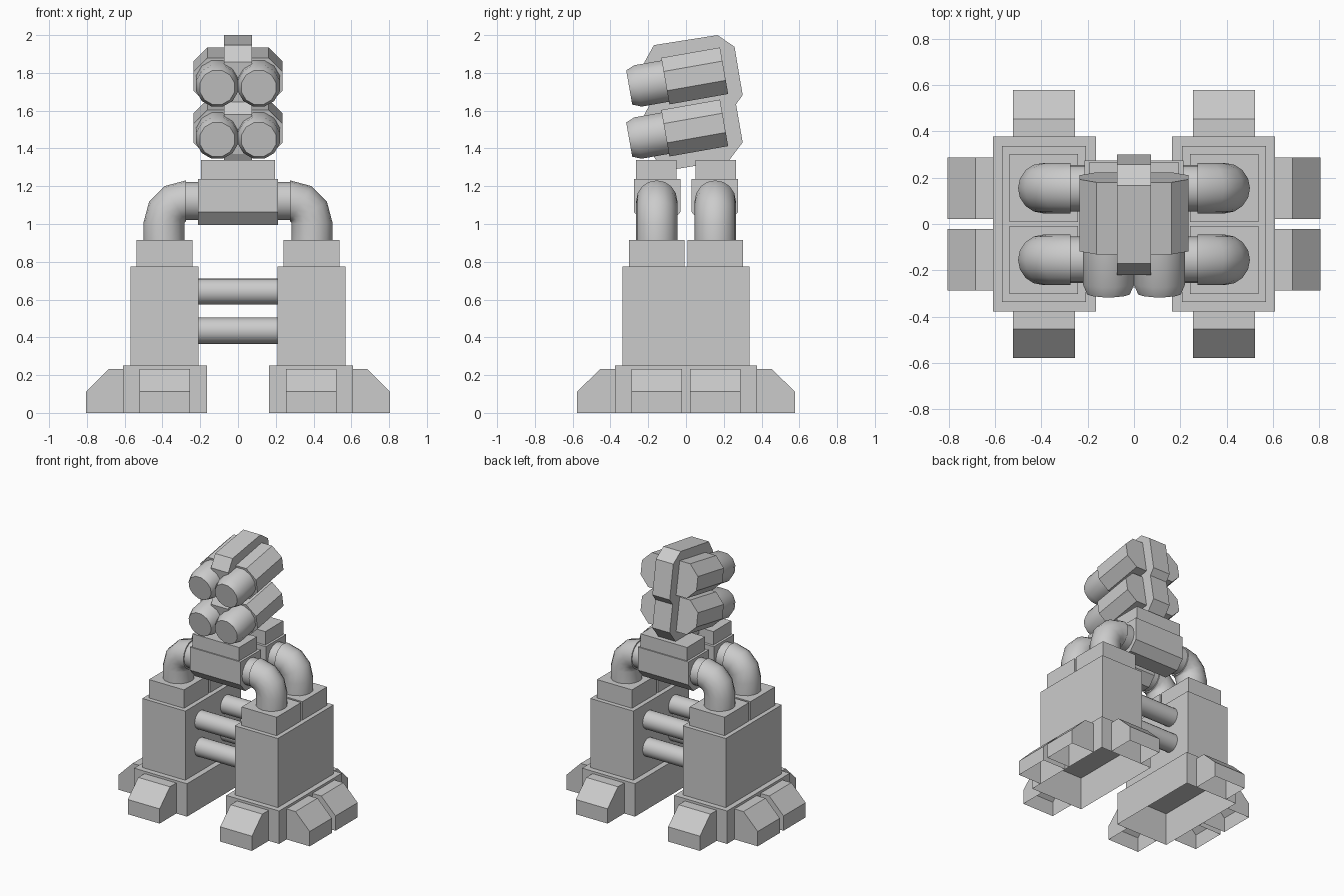
import bpy, bmesh, math
from mathutils import Vector

if "Cube" in bpy.data.objects:
    bpy.data.objects.remove(bpy.data.objects["Cube"])


def make(name, rings, mirror="", open_bottom=False, smooth=False):
    """Loft a list of equal-length point rings, capped at both ends."""
    bm = bmesh.new()
    vs = [[bm.verts.new(p) for p in ring] for ring in rings]
    n = len(vs[0])
    for a, b in zip(vs, vs[1:]):
        for i in range(n):
            j = (i + 1) % n
            bm.faces.new((a[i], a[j], b[j], b[i]))
    bm.faces.new(vs[0])
    bm.faces.new(vs[-1])
    bmesh.ops.recalc_face_normals(bm, faces=bm.faces[:])
    if open_bottom:
        low = [f for f in bm.faces if all(v.co.z < 1e-4 for v in f.verts)]
        bmesh.ops.delete(bm, geom=low, context='FACES_ONLY')
    me = bpy.data.meshes.new(name)
    bm.to_mesh(me)
    bm.free()
    ob = bpy.data.objects.new(name, me)
    bpy.context.collection.objects.link(ob)
    if smooth:
        bpy.ops.object.select_all(action='DESELECT')
        ob.select_set(True)
        bpy.context.view_layer.objects.active = ob
        bpy.ops.object.shade_smooth_by_angle(angle=math.radians(32))
    if mirror:
        m = ob.modifiers.new("Mirror", 'MIRROR')
        m.use_axis = ("x" in mirror, "y" in mirror, False)
        m.use_mirror_merge = False
    return ob


def box(name, x0, x1, y0, y1, z0, z1, **kw):
    rings = [[(x0, y0, z), (x1, y0, z), (x1, y1, z), (x0, y1, z)] for z in (z0, z1)]
    return make(name, rings, **kw)


def prism(name, pts, axis, a0, a1, **kw):
    """Extrude a (horizontal, z) profile along x or y."""
    if axis == "x":
        rings = [[(a, h, z) for h, z in pts] for a in (a0, a1)]
    else:
        rings = [[(h, a, z) for h, z in pts] for a in (a0, a1)]
    return make(name, rings, **kw)


def circle(c, u, v, r, n, phase=0.0):
    c, u, v = Vector(c), Vector(u), Vector(v)
    return [c + r * (math.cos(t) * u + math.sin(t) * v)
            for t in (math.tau * i / n + phase for i in range(n))]


X, Y, Z = (1, 0, 0), (0, 1, 0), (0, 0, 1)
ARM_Y = 0.155

# Feet: hollow base and toes, open underneath
box("foot_base", 0.165, 0.61, -0.377, 0.377, 0, 0.25, mirror="x", open_bottom=True)


def toe(a, b, c):
    return [(a, 0), (c, 0), (c, 0.112), (b, 0.232), (a, 0.232)]


prism("side_toe", toe(0.61, 0.685, 0.805), "y", 0.022, 0.288, mirror="xy", open_bottom=True)
prism("end_toe", toe(0.377, 0.453, 0.578), "x", 0.255, 0.522, mirror="xy", open_bottom=True)

# Legs and shoulder blocks
box("leg", 0.208, 0.57, -0.336, 0.336, 0.25, 0.775, mirror="x")
box("leg_cap", 0.242, 0.537, 0.008, 0.303, 0.775, 0.915, mirror="xy")

# Cross rods between the legs
for tag, z in (("lower", 0.435), ("upper", 0.642)):
    make(tag + "_rod", [circle((x, ARM_Y, z), Y, Z, 0.069, 20) for x in (-0.215, 0.215)],
         mirror="y", smooth=True)

# Bent pipes from the legs into the body, with short connectors
bx, bz, bend = 0.275, 1.005, 0.117
rings = [circle((bx + bend, ARM_Y, 0.905), X, Y, 0.109, 16)]
for deg in (0, 30, 60, 90):
    t = math.radians(deg)
    d = Vector((math.cos(t), 0, math.sin(t)))
    rings.append(circle(Vector((bx, ARM_Y, bz)) + bend * d, d, Y, 0.109, 16))
make("pipe_elbow", rings, mirror="xy", smooth=True)
make("pipe_connector", [circle((x, ARM_Y, bz + bend), Y, Z, 0.1, 16) for x in (0.2, 0.28)],
     mirror="xy", smooth=True)

# Body beams with chamfered lower edges, and neck blocks above
prism("body_beam", [(0.03, 1.238), (0.275, 1.238), (0.275, 1.063), (0.215, 0.995),
                    (0.09, 0.995), (0.03, 1.063)], "x", -0.213, 0.213, mirror="y")
box("neck_block", -0.195, 0.195, 0.05, 0.266, 1.238, 1.34, mirror="y")

# Head spine: stacked eight-sided plates as one outline
spine = [(-0.17, 1.947), (0.167, 2.0), (0.257, 1.938), (0.3, 1.682), (0.265, 1.634),
         (0.3, 1.432), (0.228, 1.337), (-0.12, 1.28), (-0.18, 1.37), (-0.22, 1.58),
         (-0.185, 1.645), (-0.22, 1.857)]
prism("head_spine", spine, "x", -0.073, 0.073)

# Four tilted barrels: octagonal housing plus tapered round muzzle
tilt = math.radians(10)
D = Vector((0, math.cos(tilt), math.sin(tilt)))
N = Vector((0, -math.sin(tilt), math.cos(tilt)))
for tag, cz in (("upper", 1.784), ("lower", 1.508)):
    c = Vector((0.11, 0.046, cz))
    make(tag + "_housing", [circle(c + s * D, X, N, 0.125 / math.cos(math.pi / 8), 8, math.pi / 8)
                            for s in (-0.158, 0.158)], mirror="x")
    make(tag + "_muzzle", [circle(c + s * D, X, N, r, 12, math.pi / 12)
                           for s, r in ((-0.15, 0.115), (-0.305, 0.115), (-0.352, 0.095))],
         mirror="x", smooth=True)
